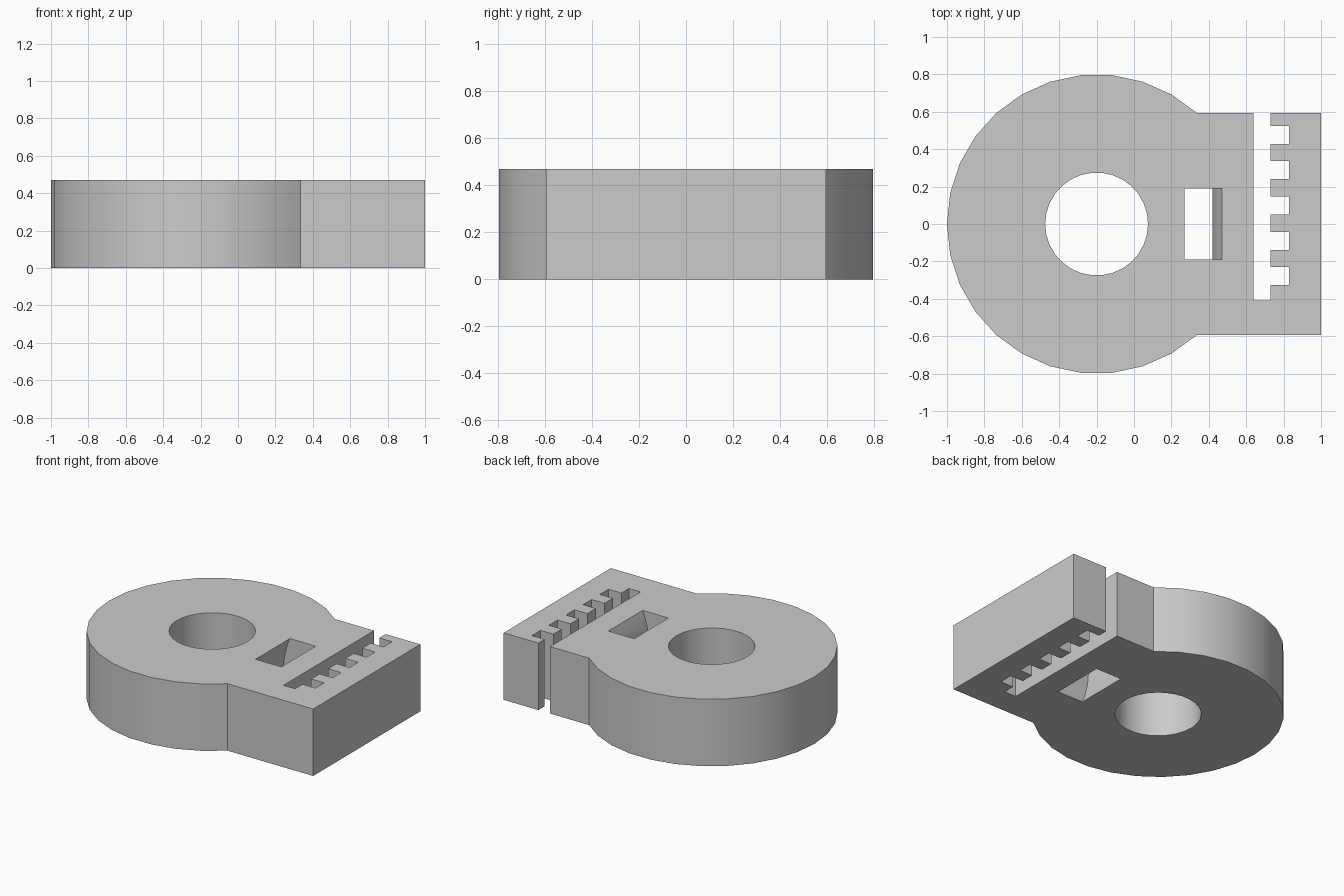
import bpy
import bmesh
from math import sin, cos, radians
from mathutils import Vector

default = bpy.data.objects.get("Cube")
if default:
    bpy.data.objects.remove(default)

HEIGHT = 0.47
CENTRE_X = -0.2
RADIUS = 0.8
HALF_WIDTH = RADIUS * sin(radians(48))

grey = bpy.data.materials.new("plain grey")
grey.use_nodes = True
grey.diffuse_color = (0.6, 0.6, 0.6, 1)
grey.node_tree.nodes["Principled BSDF"].inputs["Base Color"].default_value = (0.6, 0.6, 0.6, 1)


def prism(name, points, offset):
    """Extrude a closed outline of 3D points along offset."""
    bm = bmesh.new()
    face = bm.faces.new([bm.verts.new(p) for p in points])
    top = bmesh.ops.extrude_face_region(bm, geom=[face])["geom"]
    bmesh.ops.translate(bm, vec=Vector(offset),
                        verts=[v for v in top if isinstance(v, bmesh.types.BMVert)])
    bmesh.ops.recalc_face_normals(bm, faces=bm.faces)
    mesh = bpy.data.meshes.new(name)
    bm.to_mesh(mesh)
    bm.free()
    mesh.materials.append(grey)
    obj = bpy.data.objects.new(name, mesh)
    bpy.context.collection.objects.link(obj)
    return obj


def arc(radius, start, end, step=12):
    return [(CENTRE_X + radius * cos(radians(a)), radius * sin(radians(a)), 0)
            for a in range(start, end, step)]


# Outline: round end, square end, then the toothed slot open at the back
outline = arc(RADIUS, 48, 313)
outline += [(1, -HALF_WIDTH, 0), (1, HALF_WIDTH, 0), (0.73, HALF_WIDTH, 0)]
for i in range(5):
    upper = 0.525 - i * 0.189
    lower = upper - 0.096
    outline += [(0.73, upper, 0), (0.83, upper, 0), (0.83, lower, 0), (0.73, lower, 0)]
outline += [(0.73, -0.41, 0), (0.64, -0.41, 0), (0.64, HALF_WIDTH, 0)]
body = prism("clamp_body", outline, (0, 0, HEIGHT))

# Round bore through the disc
bore = prism("bore_cutter", [(x, y, -0.1) for x, y, z in arc(0.275, 0, 360)],
             (0, 0, HEIGHT + 0.2))

# Bowed strap slot, arched towards the bore at mid height
STEPS = 14
curve = []
for i in range(-1, STEPS + 2):
    t = 2 * i / STEPS - 1
    curve.append((0.05 * t * t, (t + 1) * HEIGHT / 2))
profile = [(0.42 + dx, -0.19, z) for dx, z in curve]
profile += [(0.22 + dx, -0.19, z) for dx, z in reversed(curve)]
strap = prism("strap_slot_cutter", profile, (0, 0.38, 0))

# Cut both openings, then drop the cutters
bpy.context.view_layer.objects.active = body
for cutter in (bore, strap):
    cutter.hide_render = True
    mod = body.modifiers.new(cutter.name, 'BOOLEAN')
    mod.operation = 'DIFFERENCE'
    mod.solver = 'EXACT'
    mod.object = cutter
    bpy.ops.object.modifier_apply(modifier=mod.name)
    bpy.data.objects.remove(cutter)

bpy.ops.object.select_all(action='DESELECT')
body.select_set(True)
bpy.ops.object.shade_smooth_by_angle(angle=radians(30))
